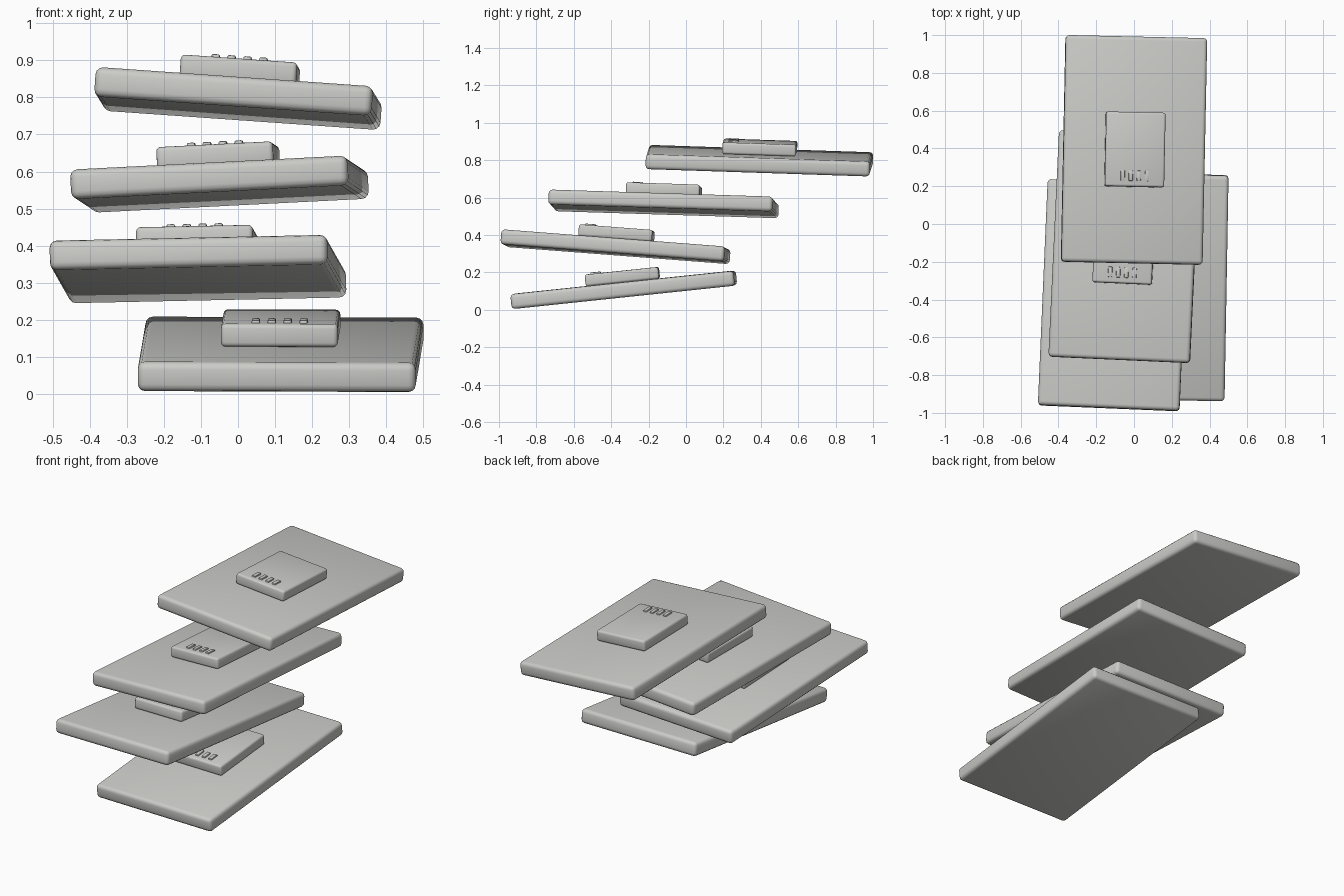
import bpy
from math import radians
from mathutils import Matrix, Euler

old = bpy.data.objects.get("Cube")
if old:
    bpy.data.objects.remove(old, do_unlink=True)

# One warm light grey for everything
grey = bpy.data.materials.new("light grey")
grey.use_nodes = True
colour = (0.6, 0.6, 0.58, 1)
grey.diffuse_color = colour
grey.node_tree.nodes["Principled BSDF"].inputs["Base Color"].default_value = colour


def rounded_box(name, size, offset, pose, bevel, segments=3):
    """Box with rounded edges, placed at an offset inside a tilted frame."""
    bpy.ops.mesh.primitive_cube_add(size=1)
    ob = bpy.context.object
    ob.name = name
    ob.data.transform(Matrix.Diagonal((*size, 1)))
    ob.matrix_world = pose @ Matrix.Translation(offset)
    ob.data.materials.append(grey)
    mod = ob.modifiers.new("rounded edges", "BEVEL")
    mod.width = bevel
    mod.segments = segments
    bpy.ops.object.modifier_apply(modifier=mod.name)
    bpy.ops.object.shade_smooth_by_angle(angle=radians(40))
    return ob


THICK = 0.08
RAISED = 0.062

# Floating layers, lowest first: centre and tilt in degrees
layers = {
    "bottom": ((0.115, -0.333, 0.107), (6.0, 0.2, -1.0)),
    "lower": ((-0.108, -0.377, 0.337), (-4.4, -1.2, -2.4)),
    "upper": ((-0.05, -0.12, 0.566), (-1.8, -2.9, -2.6)),
    "top": ((0.0, 0.392, 0.797), (-1.9, 4.0, -1.3)),
}

for label, (centre, tilt) in layers.items():
    turn = Euler([radians(a) for a in tilt]).to_matrix().to_4x4()
    pose = Matrix.Translation(centre) @ turn

    # Wide slab
    rounded_box(label + "_slab", (0.75, 1.2, THICK), (0, 0, 0), pose, 0.02)

    # Raised block in the middle of the slab
    block_z = (THICK + RAISED) / 2
    rounded_box(label + "_block", (0.315, 0.395, RAISED),
                (0, 0, block_z), pose, 0.012)

    # Row of four small contacts near the front edge of the block
    for i in range(4):
        x = (i - 1.5) * 0.043
        rounded_box(f"{label}_contact_{i + 1}", (0.022, 0.055, 0.016),
                    (x, -0.14, THICK / 2 + RAISED), pose, 0.004, 2)
